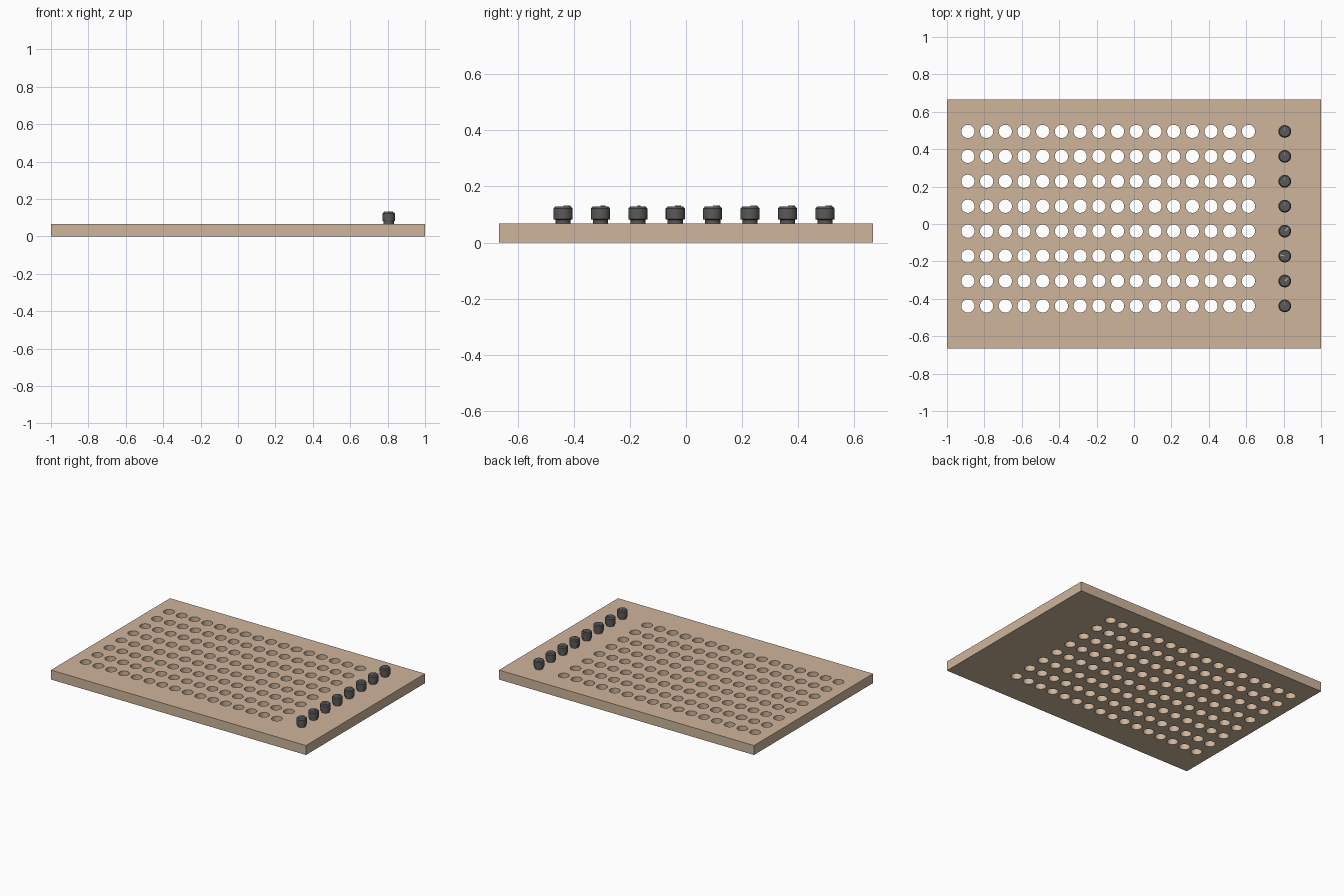
import bpy, bmesh, math
from mathutils import Matrix, Vector

if "Cube" in bpy.data.objects:
    bpy.data.objects.remove(bpy.data.objects["Cube"])


def material(name, rgb):
    m = bpy.data.materials.new(name)
    m.diffuse_color = (*rgb, 1)
    m.use_nodes = True
    m.node_tree.nodes["Principled BSDF"].inputs["Base Color"].default_value = m.diffuse_color
    return m


TAN = material("tan panel", (0.62, 0.46, 0.33))
DARK = material("dark grey knob", (0.10, 0.10, 0.10))
LIGHT = material("light grey marker", (0.50, 0.50, 0.50))

ROWS = [0.495 - i * 0.1333 for i in range(8)]
COLS = [-0.888 + i * 0.1 for i in range(16)]
TOP = 0.067


def make_object(name, bm, mat):
    bmesh.ops.recalc_face_normals(bm, faces=bm.faces)
    me = bpy.data.meshes.new(name)
    bm.to_mesh(me)
    bm.free()
    me.materials.append(mat)
    ob = bpy.data.objects.new(name, me)
    bpy.context.collection.objects.link(ob)
    return ob


def box(name, size, centre, mat):
    bm = bmesh.new()
    bmesh.ops.create_cube(bm, size=1, matrix=Matrix.Translation(centre) @ Matrix.Diagonal((*size, 1)))
    return make_object(name, bm, mat)


def smooth(ob, angle):
    bpy.ops.object.select_all(action='DESELECT')
    ob.select_set(True)
    bpy.context.view_layer.objects.active = ob
    bpy.ops.object.shade_smooth_by_angle(angle=math.radians(angle))


def lathe(name, profile, sides, mat):
    # closed solid of revolution from (radius, height) points
    bm = bmesh.new()
    rings = [[bm.verts.new((r * math.cos(2 * math.pi * i / sides),
                            r * math.sin(2 * math.pi * i / sides), z))
              for i in range(sides)] for r, z in profile]
    for a, b in zip(rings, rings[1:]):
        for i in range(sides):
            j = (i + 1) % sides
            bm.faces.new((a[i], a[j], b[j], b[i]))
    bm.faces.new(rings[0])
    bm.faces.new(rings[-1])
    return make_object(name, bm, mat)


# panel with a grid of through holes
panel = box("panel", (2, 1.3333, TOP), (0, 0, TOP / 2), TAN)
bm = bmesh.new()
for x in COLS:
    for y in ROWS:
        bmesh.ops.create_cone(bm, cap_ends=True, segments=32, radius1=0.0355, radius2=0.0355,
                              depth=0.2, matrix=Matrix.Translation((x, y, TOP / 2)))
cutter = make_object("hole_cutter", bm, TAN)
cutter.hide_render = True
mod = panel.modifiers.new("holes", 'BOOLEAN')
mod.operation = 'DIFFERENCE'
mod.solver = 'EXACT'
mod.object = cutter
bpy.context.view_layer.objects.active = panel
bpy.ops.object.modifier_apply(modifier=mod.name)
bpy.data.objects.remove(cutter)
smooth(panel, 30)

# one knob per row, each with a raised pointer turned to its own angle
KNOB = [(0.027, 0.0), (0.027, 0.014), (0.034, 0.016), (0.034, 0.054), (0.028, 0.061)]
TURNS = [0, 0, 0, 0, -45, 75, -50, 0]
for i, (y, turn) in enumerate(zip(ROWS, TURNS), 1):
    knob = lathe(f"knob_{i}", KNOB, 24, DARK)
    smooth(knob, 30)
    marker = box(f"knob_pointer_{i}", (0.005, 0.024, 0.005), (0, 0.014, 0.0625), LIGHT)
    for ob in (knob, marker):
        ob.location = (0.806, y, TOP)
        ob.rotation_euler.z = math.radians(turn)
